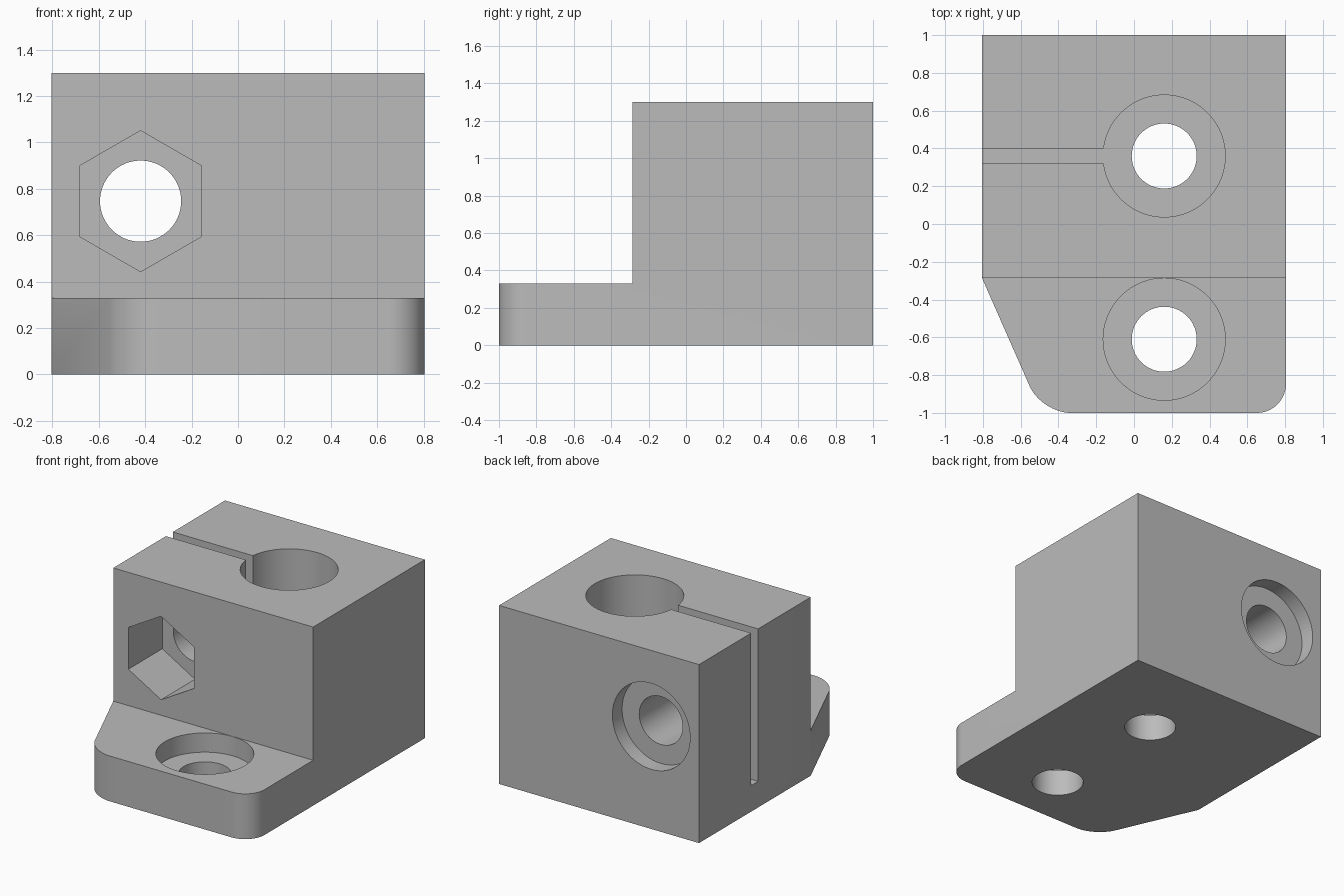
import bpy
import bmesh
import math
from mathutils import Matrix, Vector

old = bpy.data.objects.get("Cube")
if old:
    bpy.data.objects.remove(old, do_unlink=True)

W, STEP_Y, HEIGHT, FLANGE = 0.805, -0.285, 1.3, 0.33
HOLE, BORE = 0.172, 0.323
BORE_X, FLOOR = 0.16, 0.19
CLAMP_X, CLAMP_Z = -0.42, 0.747

grey = bpy.data.materials.new("plain grey")
grey.use_nodes = True
grey.diffuse_color = (0.5, 0.5, 0.5, 1)
grey.node_tree.nodes["Principled BSDF"].inputs["Base Color"].default_value = (0.5, 0.5, 0.5, 1)


def make_object(name, bm):
    bmesh.ops.recalc_face_normals(bm, faces=bm.faces)
    mesh = bpy.data.meshes.new(name)
    bm.to_mesh(mesh)
    bm.free()
    mesh.materials.append(grey)
    obj = bpy.data.objects.new(name, mesh)
    bpy.context.collection.objects.link(obj)
    return obj


def box(name, low, high):
    bm = bmesh.new()
    low, high = Vector(low), Vector(high)
    size = Matrix.Diagonal((high - low).to_4d())
    bmesh.ops.create_cube(bm, size=1, matrix=Matrix.Translation((low + high) / 2) @ size)
    return make_object(name, bm)


def cylinder(name, start, end, radius, sides=96):
    """Round or polygonal bar running from start to end."""
    bm = bmesh.new()
    start, end = Vector(start), Vector(end)
    axis = end - start
    turn = Matrix.Rotation(math.pi / 2, 4, "X") if abs(axis.y) > abs(axis.z) else Matrix()
    bmesh.ops.create_cone(bm, cap_ends=True, segments=sides, radius1=radius, radius2=radius,
                          depth=axis.length, matrix=Matrix.Translation((start + end) / 2) @ turn)
    return make_object(name, bm)


def cut(target, cutter):
    cutter.hide_render = True
    mod = target.modifiers.new(cutter.name, "BOOLEAN")
    mod.operation = "DIFFERENCE"
    mod.solver = "EXACT"
    mod.object = cutter
    bpy.context.view_layer.objects.active = target
    bpy.ops.object.modifier_apply(modifier=mod.name)
    bpy.data.objects.remove(cutter, do_unlink=True)


# Body: footprint with a slanted side, extruded, then the front corners rounded
bm = bmesh.new()
outline = [(-W, 1), (-W, STEP_Y), (-0.49, -1), (W, -1), (W, 1)]
face = bm.faces.new([bm.verts.new((x, y, 0)) for x, y in outline])
top = bmesh.ops.extrude_face_region(bm, geom=[face])
bmesh.ops.translate(bm, vec=(0, 0, HEIGHT),
                    verts=[v for v in top["geom"] if isinstance(v, bmesh.types.BMVert)])
corners = [e for e in bm.edges
           if all(v.co.y < -0.99 for v in e.verts) and abs(e.verts[0].co.z - e.verts[1].co.z) > 1]
bmesh.ops.bevel(bm, geom=corners, offset=0.155, offset_type="OFFSET", segments=16,
                profile=0.5, affect="EDGES")
body = make_object("clamp_block", bm)

# Step down to the mounting flange
cut(body, box("flange_step", (-2, -2, FLANGE), (2, STEP_Y, 2)))

# Vertical bore and flange counterbore, each with a through hole
for name, y in (("bore", 0.36), ("flange_counterbore", -0.61)):
    rim = HEIGHT + 0.2 if y > 0 else FLANGE + 0.1
    if y > 0:
        cut(body, cylinder(name, (BORE_X, y, FLOOR), (BORE_X, y, rim), BORE))
    else:
        cut(body, cylinder(name, (BORE_X, y, FLOOR), (BORE_X, y, rim), BORE))
    cut(body, cylinder(name + "_hole", (BORE_X, y, -0.2), (BORE_X, y, FLOOR + 0.1), HOLE, 64))

# Clamping slot from the right side into the bore
cut(body, box("slot", (-1, 0.32, FLOOR), (BORE_X, 0.40, 2)))

# Clamp screw: hex nut pocket in front, through hole, counterbore at the back
cut(body, cylinder("nut_pocket", (CLAMP_X, -0.6, CLAMP_Z), (CLAMP_X, 0.105, CLAMP_Z), 0.304, 6))
cut(body, cylinder("screw_hole", (CLAMP_X, -0.5, CLAMP_Z), (CLAMP_X, 1.2, CLAMP_Z), 0.175, 64))
cut(body, cylinder("head_counterbore", (CLAMP_X, 0.888, CLAMP_Z), (CLAMP_X, 1.2, CLAMP_Z), 0.313))

# Smooth the round walls, keep the edges sharp
bpy.ops.object.select_all(action="DESELECT")
body.select_set(True)
bpy.context.view_layer.objects.active = body
bpy.ops.object.shade_smooth_by_angle(angle=math.radians(25))
